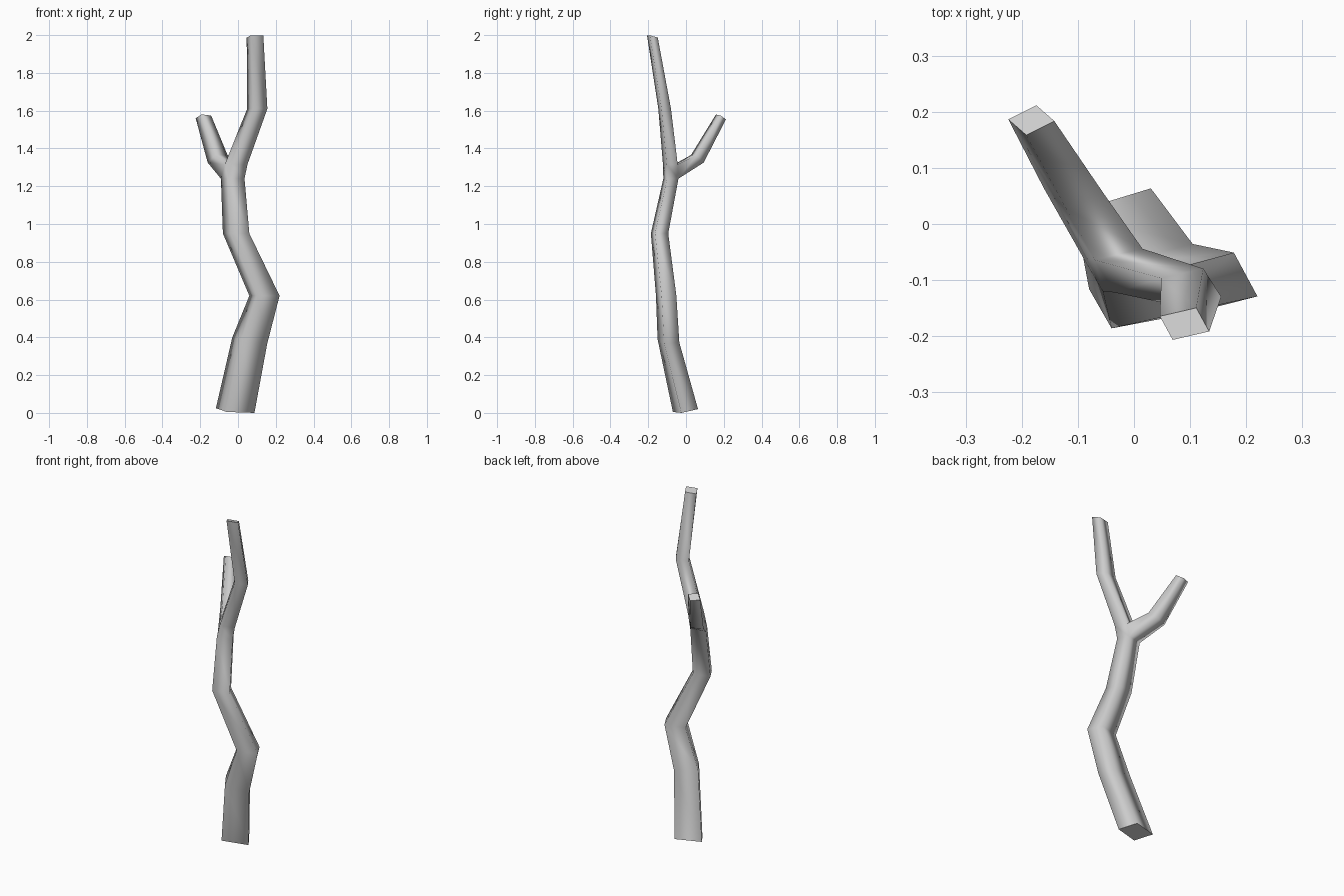
import bpy, bmesh
from mathutils import Vector

if "Cube" in bpy.data.objects:
    bpy.data.objects.remove(bpy.data.objects["Cube"])

bm = bmesh.new()


def ring(c, u, v):
    """Four corners: back-left, back-right, front-right, front-left."""
    c, u, v = Vector(c), Vector(u) / 2, Vector(v) / 2
    return [bm.verts.new(p) for p in (c - u - v, c + u - v, c + u + v, c - u + v)]


def bridge(a, b, skip=()):
    for i in range(4):
        if i not in skip:
            j = (i + 1) % 4
            bm.faces.new((a[i], a[j], b[j], b[i])).smooth = True


def cap(r):
    f = bm.faces.new(r)
    for e in f.edges:
        e.smooth = False


# Trunk: centre, width vector, depth vector of each square section
trunk = [ring(*s) for s in (
    ((-.015, -.003, .0125), (.147, .045, -.005), (.057, -.088, -.02)),
    ((.062, -.093, .382), (.135, .035, -.025), (.05, -.08, -.008)),
    ((.14, -.105, .62), (.118, .03, 0), (.042, -.078, 0)),
    ((-.01, -.14, .95), (.10, .022, 0), (.04, -.07, 0)),
    ((-.028, -.08, 1.24), (.09, .02, 0), (.035, -.06, 0)),
    ((-.010, -.083, 1.315), (.085, .02, 0), (.035, -.058, 0)),
    ((.102, -.113, 1.61), (.075, .017, 0), (.032, -.05, 0)),
    ((.09, -.178, 1.993), (.065, .015, 0), (.023, -.042, .012)),
)]
FORK = 4
for i in range(len(trunk) - 1):
    bridge(trunk[i], trunk[i + 1], skip=(0,) if i == FORK else ())
cap(trunk[0])
cap(trunk[-1])

# Side branch grows out of the open back face at the fork
low, high = trunk[FORK], trunk[FORK + 1]
root = [low[0], low[1], high[1], high[0]]
mid = ring((-.108, .06, 1.345), (.065, .03, 0), (.04, -.037, .04))
tip = ring((-.183, .185, 1.567), (.05, .025, -.006), (.032, -.028, .02))
bridge(root, mid)
bridge(mid, tip)
cap(tip)

bmesh.ops.recalc_face_normals(bm, faces=bm.faces[:])
mesh = bpy.data.meshes.new("forked_branch")
bm.to_mesh(mesh)
bm.free()
obj = bpy.data.objects.new("forked_branch", mesh)
bpy.context.collection.objects.link(obj)
